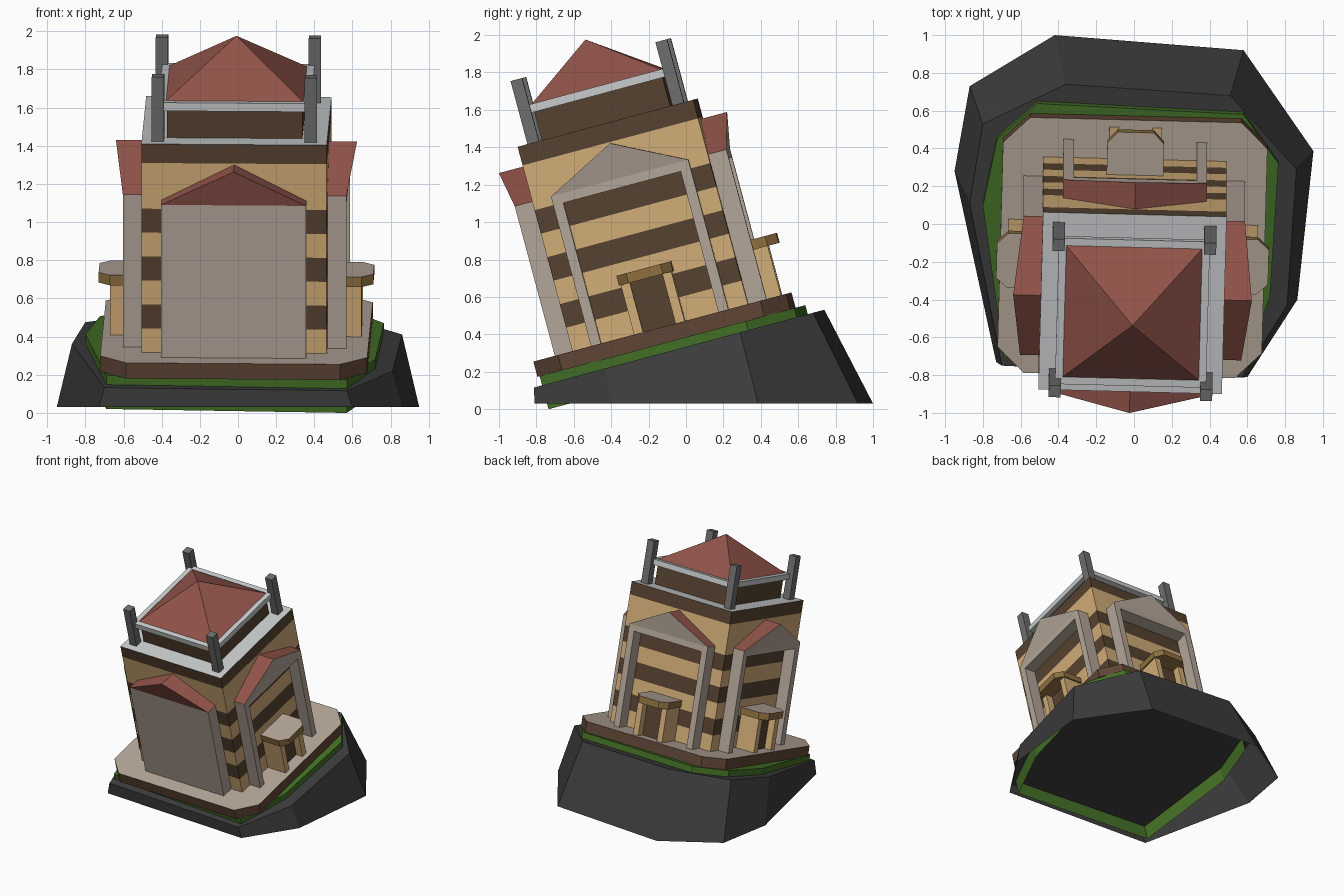
import bpy, bmesh, math
from mathutils import Matrix, Vector

if "Cube" in bpy.data.objects:
    bpy.data.objects.remove(bpy.data.objects["Cube"])

# ---------- colours (sRGB 0-255 converted to linear) ----------
def colour(name, *rgb):
    m = bpy.data.materials.new(name)
    lin = [((c / 255 + 0.055) / 1.055) ** 2.4 for c in rgb]
    m.diffuse_color = (*lin, 1)
    m.use_nodes = True
    m.node_tree.nodes["Principled BSDF"].inputs["Base Color"].default_value = m.diffuse_color
    return m

TAN = colour("tan_wall", 210, 173, 120)
BROWN = colour("dark_brown", 86, 66, 48)
TAUPE = colour("taupe_stone", 180, 166, 153)
RED = colour("red_roof", 146, 84, 74)
LIGHT = colour("light_grey", 200, 203, 204)
POST = colour("post_grey", 110, 110, 110)
ROCK = colour("rock_grey", 60, 60, 60)
GREEN = colour("grass_green", 68, 112, 38)
PLINTH = colour("plinth_brown", 95, 69, 53)
OCHRE = colour("ochre_trim", 142, 112, 64)

# ---------- frames: everything leans 15 degrees to the front ----------
TILT = Matrix.Rotation(math.radians(15), 4, 'X')
TOWER = TILT @ Matrix.Translation((-0.008, -0.008, 0)) @ Matrix.Rotation(math.radians(-1.5), 4, 'Z')


def make(name, verts, faces, mats, frame):
    """faces: list of (indices, material)"""
    bm = bmesh.new()
    vs = [bm.verts.new(frame @ Vector(v)) for v in verts]
    for idx, mat in faces:
        bm.faces.new([vs[i] for i in idx]).material_index = mats.index(mat)
    bmesh.ops.recalc_face_normals(bm, faces=bm.faces)
    me = bpy.data.meshes.new(name)
    bm.to_mesh(me)
    bm.free()
    for m in mats:
        me.materials.append(m)
    ob = bpy.data.objects.new(name, me)
    bpy.context.collection.objects.link(ob)
    return ob


def prism(name, outline, levels, bands, top, frame=TOWER, bottom=True):
    """Outline extruded through levels, one material per band and one on top."""
    n = len(outline)
    verts = [(x, y, z) for z in levels for x, y in outline]
    faces = [((k * n + i, k * n + (i + 1) % n, (k + 1) * n + (i + 1) % n, (k + 1) * n + i), b)
             for k, b in enumerate(bands) for i in range(n)]
    faces.append((tuple(range(len(verts) - n, len(verts))), top))
    if bottom:
        faces.append((tuple(range(n)), bands[0]))
    mats = list(dict.fromkeys(list(bands) + [top]))
    return make(name, verts, faces, mats, frame)


def rect(x0, x1, y0, y1):
    return [(x0, y0), (x1, y0), (x1, y1), (x0, y1)]


def square(h):
    return rect(-h, h, -h, h)


# ---------- rock: hollow underneath, tilted top, flat foot ----------
rock_top = [(-.70, -.69), (.57, -.755), (.81, -.36), (.86, .386),
            (.51, .79), (-.36, .852), (-.80, .635), (-.87, .20)]
rock_foot = [(-.73, -.73), (.60, -.81), (.865, -.40), (.95, .386),
             (.58, .92), (-.42, 1.0), (-.87, .73), (-.95, .28)]
inv = TILT.inverted()
verts = [tuple(inv @ Vector((x, y, .03))) for x, y in rock_foot] + [(x, y, .322) for x, y in rock_top]
faces = [((i, (i + 1) % 8, 8 + (i + 1) % 8, 8 + i), ROCK) for i in range(8)]
make("rock", verts, faces + [(tuple(range(8, 16)), ROCK)], [ROCK], TILT)

# ---------- grass skirt, open underneath ----------
grass = [(-.69, -.63), (.57, -.71), (.72, -.30), (.765, .43),
         (.58, .70), (-.51, .76), (-.725, .566), (-.80, .20)]
prism("grass", grass, [.19, .372], [GREEN], GREEN, TILT, bottom=False)

# ---------- plinth with cut corners ----------
h, c = .70, .56
prism("plinth", [(-c, -h), (c, -h), (h, -c), (h, c), (c, h), (-c, h), (-h, c), (-h, -c)],
      [.372, .457], [PLINTH], TAUPE)

# ---------- striped tower body ----------
F = .457
prism("tower_body", square(.486), [F + .13 * k for k in range(7)] + [1.485, 1.588],
      [TAN, BROWN] * 3 + [TAN, BROWN], LIGHT)

# ---------- four gabled wings ----------
D, EAVE = .586, 1.285
for k, side in enumerate(("front", "right", "back", "left")):
    fr = TOWER @ Matrix.Rotation(k * math.pi / 2, 4, 'Z')
    # gable roof whose peak leans outward
    gv = [(-.38, -D, EAVE), (.38, -D, EAVE), (0, -.632, 1.478),
          (-.38, -.48, EAVE), (.38, -.48, EAVE), (0, -.48, 1.478)]
    face = RED if k == 0 else TAUPE
    make(side + "_gable", gv,
         [((0, 1, 2), face), ((0, 2, 5, 3), RED), ((1, 4, 5, 2), RED),
          ((0, 3, 4, 1), TAUPE), ((3, 5, 4), RED)], [RED, TAUPE], fr)
    if k == 0:
        prism("front_panel", rect(-.38, .38, -D, -.48), [F, EAVE], [TAUPE], TAUPE, fr)
        continue
    # frame around the recessed striped wall
    for s, tag in ((-1, "a"), (1, "b")):
        prism(f"{side}_pilaster_{tag}", rect(*sorted((s * .325, s * .38)), -D, -.48),
              [F, EAVE], [TAUPE], TAUPE, fr)
        prism(f"{side}_door_column_{tag}", rect(*sorted((s * .09, s * .14)), -.66, -.48),
              [F, .73], [TAN], TAN, fr)
    prism(side + "_lintel", rect(-.325, .325, -D, -.48), [1.235, EAVE], [TAUPE], TAUPE, fr)
    # doorway with canopy
    prism(side + "_door", rect(-.09, .09, -.60, -.48), [F, .73], [BROWN], BROWN, fr)
    prism(side + "_canopy", [(-.15, -.48), (-.15, -.66), (-.095, -.72), (.095, -.72), (.15, -.66), (.15, -.48)],
          [.73, .785], [OCHRE], TAUPE, fr)

# ---------- top storey, rails, posts and roof ----------
prism("top_storey", square(.355), [1.588, 1.788], [BROWN], BROWN)
for k in range(4):
    fr = TOWER @ Matrix.Rotation(k * math.pi / 2, 4, 'Z')
    prism(f"rail_{k}", rect(-.37, .37, -.40, -.36), [1.745, 1.79], [LIGHT], LIGHT, fr)
    prism(f"corner_post_{k}", rect(.369, .433, -.433, -.369), [1.588, 1.937], [POST], POST, fr)

a = .36
make("pyramid_roof", [(-a, -a, 1.788), (a, -a, 1.788), (a, a, 1.788), (-a, a, 1.788), (0, 0, 2.048)],
     [((i, (i + 1) % 4, 4), RED) for i in range(4)] + [((0, 3, 2, 1), RED)], [RED], TOWER)
